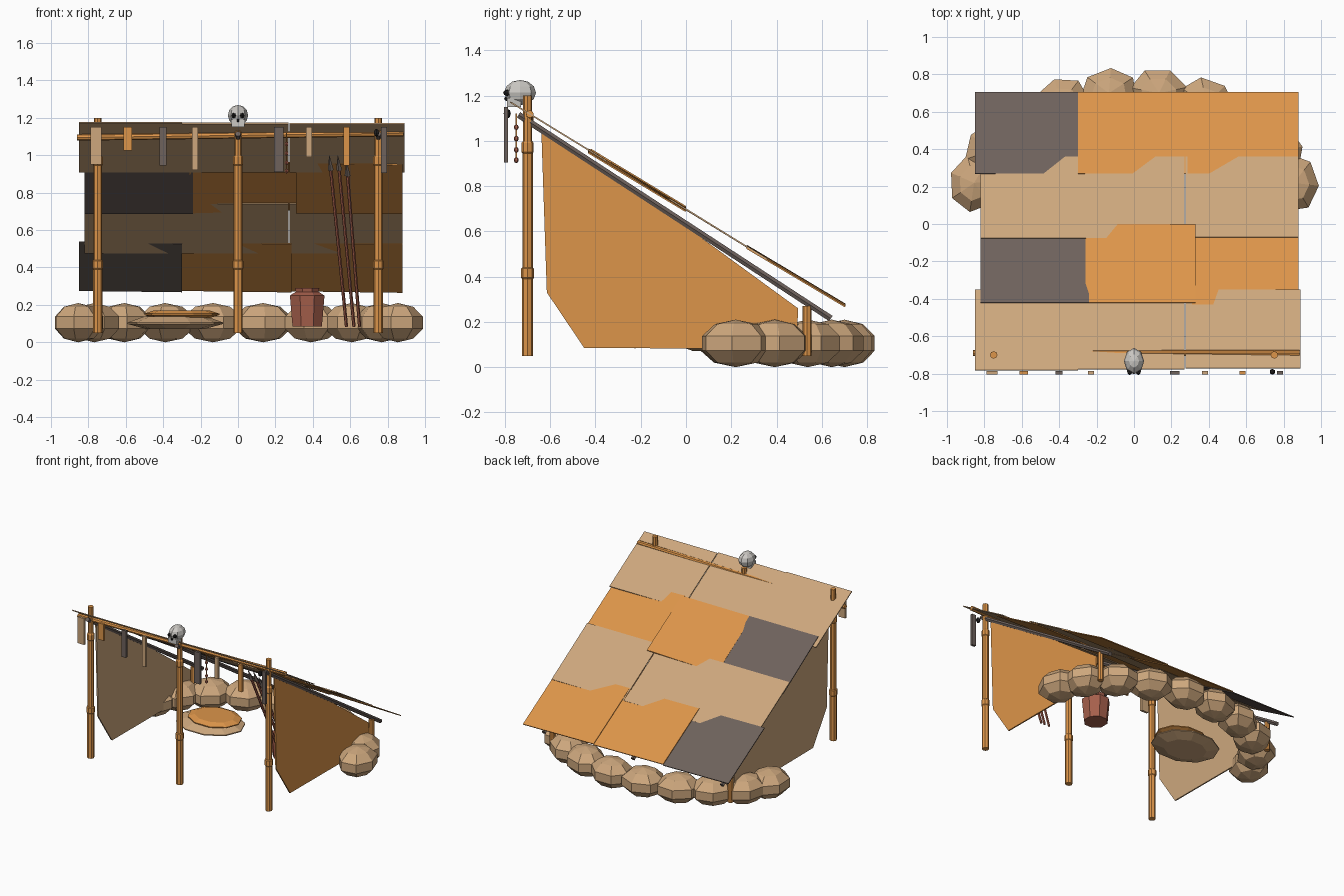
import bpy, bmesh, math
from mathutils import Vector, Matrix

if "Cube" in bpy.data.objects:
    bpy.data.objects.remove(bpy.data.objects["Cube"])


def mat(name, r, g, b):
    m = bpy.data.materials.new(name)
    m.diffuse_color = (r, g, b, 1)
    m.use_nodes = True
    m.node_tree.nodes["Principled BSDF"].inputs["Base Color"].default_value = m.diffuse_color
    return m


TAN = mat("tan hide", .61, .386, .205)
ORANGE = mat("orange wood", .72, .30, .068)
DARK = mat("dark hide", .156, .122, .107)
RED = mat("red clay", .38, .115, .072)
BONE = mat("bone", .60, .58, .55)
BLACK = mat("black", .015, .014, .014)


def make(name, bm, material):
    bmesh.ops.recalc_face_normals(bm, faces=bm.faces)
    me = bpy.data.meshes.new(name)
    bm.to_mesh(me)
    bm.free()
    me.materials.append(material)
    ob = bpy.data.objects.new(name, me)
    bpy.context.collection.objects.link(ob)
    return ob


def lathe(name, profile, loc, material, n=8, scale=(1, 1, 1), aim=None, turn=0):
    """Closed turned shape from (radius, height) pairs."""
    bm = bmesh.new()
    rings = [[bm.verts.new((r * math.cos(turn + 2 * math.pi * i / n), r * math.sin(turn + 2 * math.pi * i / n), z))
              for i in range(n)] for r, z in profile]
    for a, b in zip(rings, rings[1:]):
        for i in range(n):
            j = (i + 1) % n
            bm.faces.new((a[i], a[j], b[j], b[i]))
    bm.faces.new(rings[0])
    bm.faces.new(rings[-1])
    rot = Vector(aim).to_track_quat('Z', 'Y').to_matrix().to_4x4() if aim else Matrix()
    bmesh.ops.transform(bm, matrix=Matrix.Translation(loc) @ rot @ Matrix.Diagonal((*scale, 1)), verts=bm.verts)
    return make(name, bm, material)


def rod(name, a, b, r, material, n=6, r2=None):
    d = Vector(b) - Vector(a)
    return lathe(name, [(r, 0), (r if r2 is None else r2, d.length)], a, material, n, aim=d)


def ball(name, loc, size, material, n=8, rings=5, angle=0):
    bm = bmesh.new()
    bmesh.ops.create_uvsphere(bm, u_segments=n, v_segments=rings, radius=1)
    m = Matrix.Translation(loc) @ Matrix.Rotation(angle, 4, 'Z') @ Matrix.Diagonal((*size, 1))
    bmesh.ops.transform(bm, matrix=m, verts=bm.verts)
    return make(name, bm, material)


def slab(name, outline, offset, material):
    """Polygon thickened along an offset vector."""
    bm = bmesh.new()
    f = bm.faces.new([bm.verts.new(p) for p in outline])
    ext = bmesh.ops.extrude_face_region(bm, geom=[f], use_keep_orig=True)
    bmesh.ops.translate(bm, vec=offset, verts=[v for v in ext["geom"] if isinstance(v, bmesh.types.BMVert)])
    return make(name, bm, material)


# stone ring around the back
for i in range(10):
    t = math.radians(10 + 160 * i / 9)
    x, y = .868 * math.cos(t), .117 + .59 * math.sin(t)
    ball(f"stone_{i}", (x, y, .105), (.14, .165, .105), TAN, 7, 5, math.atan2(y - .117, x * .8))


# bamboo front posts with joints
def post(name, x, top):
    lathe(name, [(.025, .05), (.025, .39), (.029, .395), (.029, .435), (.023, .44), (.023, .945),
                 (.027, .95), (.027, .99), (.02, 1.0), (.02, top)], (x, -.70, 0), ORANGE)


for name, x, top in (("left", -.75, 1.2), ("middle", 0, 1.16), ("right", .75, 1.2)):
    post(f"front_post_{name}", x, top)
    rod(f"rafter_{name}", (x, -.74, 1.115), (x, .64, .215), .016, DARK)
for x in (-.75, .75):
    rod("back_post", (x, .535, .05), (x, .535, .27), .02, ORANGE, 8)
rod("front_beam", (-.86, -.69, 1.095), (.885, -.69, 1.118), .017, ORANGE, 8)

# patchwork roof: x range, y range, colour, corner lifts in mm (front l/r, back l/r)
PANELS = [
    (-.85, -.30, -.78, -.35, TAN, (0, 0, 0, 0)),
    (-.30, .27, -.775, -.35, TAN, (0, 0, 0, 0)),
    (.275, .89, -.77, -.35, TAN, (0, 0, 0, 0)),
    (-.82, -.24, -.42, 0, DARK, (6, 6, -8, -8)),
    (-.26, .33, -.42, 0, ORANGE, (5, 8, -5, 12)),
    (.31, .88, -.43, 0, ORANGE, (3, -12, -6, -8)),
    (-.82, -.20, -.075, .36, TAN, (0, 0, 0, 0)),
    (-.20, .27, -.075, .36, TAN, (0, 0, 0, 0)),
    (.275, .88, -.07, .36, TAN, (2, 2, 0, 0)),
    (-.85, -.30, .27, .705, DARK, (5, -2.5, 12, 5)),
    (-.30, .285, .27, .705, ORANGE, (4, -4, 12, 4)),
    (.285, .88, .27, .705, ORANGE, (2, -6, 10, 2)),
]
for i, (x0, x1, y0, y1, m, lift) in enumerate(PANELS):
    pts = [(x, y, .70 - .612 * y + d / 1000)
           for x, y, d in zip((x0, x1, x1, x0), (y0, y0, y1, y1), (lift[0], lift[1], lift[3], lift[2]))]
    slab(f"roof_panel_{i}", pts, (0, -.003, -.006), m)

# side walls
WALL = [(-.64, 1.065), (-.615, .33), (-.45, .085), (.49, .08), (.495, .26), (.49, .385)]
WALL[-1] = (.40, .34)
WALL = WALL[:5] + [(-.3, .84)]
for name, x, m in (("left", -.755, TAN), ("right", .745, ORANGE)):
    slab(f"side_wall_{name}", [(x, y, z) for y, z in WALL], (.01, 0, 0), m)

# strips hanging from the front edge: x, width, bottom, colour
STRIPS = [(-.76, .058, .95, TAN), (-.59, .046, 1.025, ORANGE), (-.40, .038, .945, DARK), (-.23, .03, .92, TAN),
          (.218, .05, .91, DARK), (.38, .032, .99, TAN), (.58, .032, .945, ORANGE), (.78, .032, .905, DARK)]
for i, (x, w, z, m) in enumerate(STRIPS):
    h = w / 2
    slab(f"hanging_strip_{i}", [(x - h, -.805, z), (x + h, -.805, z), (x + h, -.805, 1.15), (x - h, -.805, 1.15)],
         (0, .018, 0), m)
ball("strip_knot", (.74, -.79, 1.12), (.016, .016, .022), BLACK, 6, 4)

# bead string
rod("bead_cord", (.26, -.75, .91), (.26, -.75, 1.12), .004, ORANGE, 5)
for z in (.915, .96, 1.01, 1.06):
    ball("bead", (.26, -.75, z), (.011, .011, .013), RED, 6, 4)

# skull on the middle post
ball("skull", (0, -.733, 1.213), (.054, .07, .056), BONE, 8, 6)
slab("skull_jaw", [(-.034, -.79, 1.15), (.034, -.79, 1.15), (.038, -.79, 1.19), (-.038, -.79, 1.19)],
     (0, .06, 0), BONE)
for s in (-1, 1):
    ball("skull_eye", (s * .023, -.79, 1.212), (.014, .018, .014), BLACK, 6, 4)
ball("skull_nose", (0, -.792, 1.186), (.008, .012, .01), BLACK, 6, 4)

# bed: base cushion and blanket
lathe("bed_base", [(.16, .072), (.255, .098), (.255, .106), (.17, .137)], (-.335, .15, 0), TAN, 10, (1, .8, 1))
lathe("bed_blanket", [(.15, .13), (.2, .146), (.2, .153), (.15, .17)], (-.30, .15, 0), ORANGE, 10, (1, .8, 1))

# clay pot
lathe("pot", [(.085, .085), (.1, .25), (.066, .27), (.07, .29), (.055, .29), (.055, .26)],
      (.37, .03, 0), RED, 8, turn=math.pi / 8)

# leaning spears with dark heads
for i, (xb, xt, zt) in enumerate(((.58, .495, .93), (.62, .54, .93), (.65, .585, .9))):
    a, b = Vector((xb, -.22, .085)), Vector((xt, -.55, zt))
    d = (b - a).normalized()
    rod(f"spear_shaft_{i}", a, b, .009, RED)
    rod(f"spear_head_{i}", b - d * .01, b + d * .075, .016, DARK, 4, .001)
